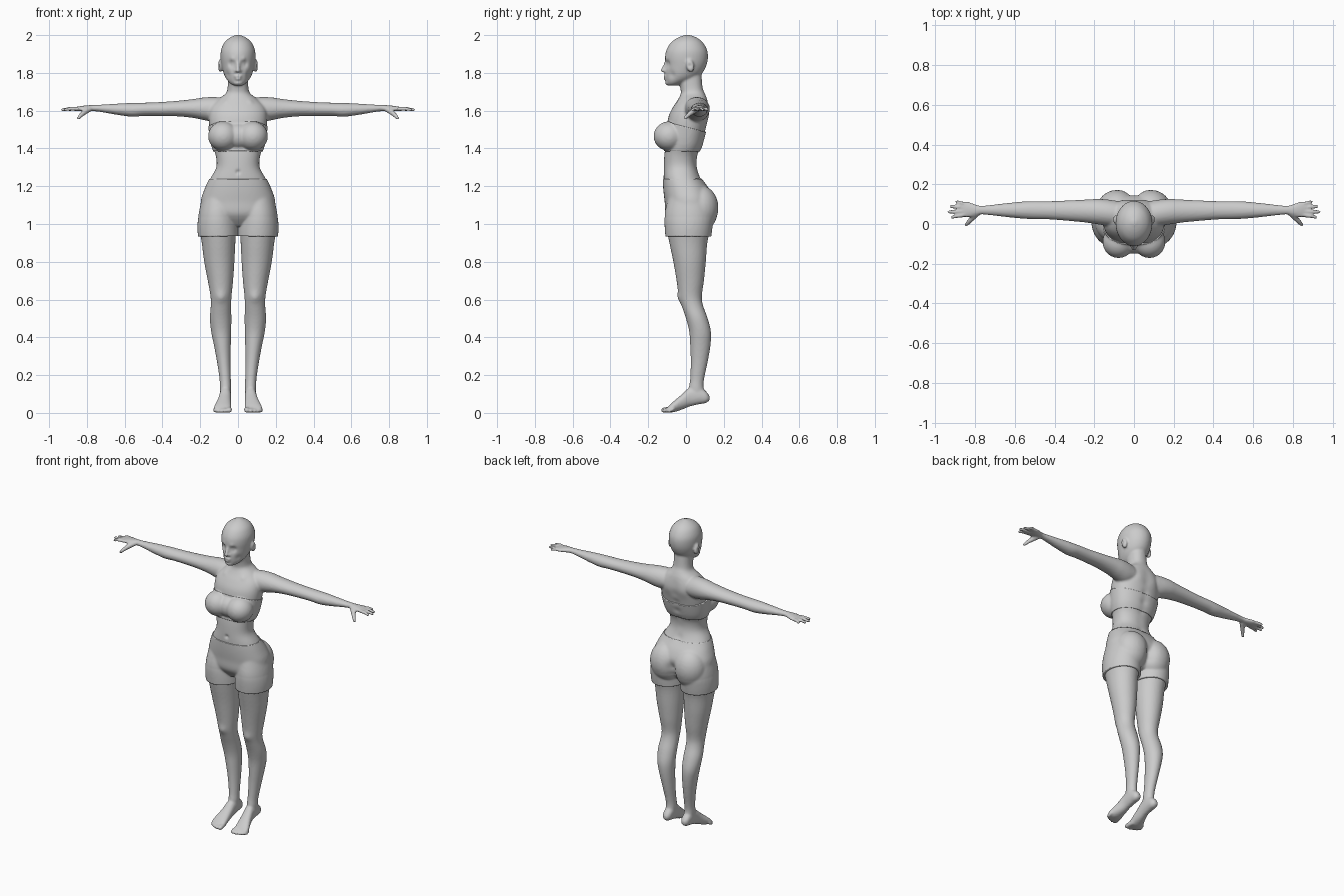
import bpy, bmesh, math
from mathutils import Vector, Matrix

bm = bmesh.new()


def spline(rows, k=4):
    """Catmull-Rom interpolation between section rows."""
    out = []
    for i in range(len(rows) - 1):
        p0, p1, p2 = rows[max(i - 1, 0)], rows[i], rows[i + 1]
        p3 = rows[min(i + 2, len(rows) - 1)]
        for j in range(k):
            t = j / k
            out.append([0.5 * (2 * b + (c - a) * t + (2 * a - 5 * b + 4 * c - d) * t * t
                               + (3 * b - a - 3 * c + d) * t ** 3)
                        for a, b, c, d in zip(p0, p1, p2, p3)])
    return out + [list(rows[-1])]


def loft(rows, axis, sx=1, e=1.0, n=32):
    """Row: position on axis, centre and radius across, min and max of the other direction."""
    rings = []
    for t, ac, ar, b0, b1 in spline(rows):
        ring = []
        for i in range(n):
            c, s = math.cos(math.tau * i / n), math.sin(math.tau * i / n)
            a = ac + ar * math.copysign(abs(c) ** e, c)
            b = (b0 + b1) / 2 + (b1 - b0) / 2 * math.copysign(abs(s) ** e, s)
            x, y, z = {'z': (a, b, t), 'x': (t, a, b), 'y': (a, t, b)}[axis]
            ring.append(bm.verts.new((x * sx, y, z)))
        rings.append(ring)
    faces = [bm.faces.new(rings[0]), bm.faces.new(rings[-1][::-1])]
    for p, q in zip(rings, rings[1:]):
        for i in range(n):
            j = (i + 1) % n
            faces.append(bm.faces.new((p[i], q[i], q[j], p[j])))
    bmesh.ops.recalc_face_normals(bm, faces=faces)


def ball(c, r, sx=1, tilt=0.0):
    m = (Matrix.Translation((c[0] * sx, c[1], c[2])) @ Matrix.Rotation(tilt, 4, 'X')
         @ Matrix.Diagonal((*r, 1)))
    bmesh.ops.create_uvsphere(bm, u_segments=24, v_segments=16, radius=1, matrix=m)


def digit(points, r0, r1, sx=1):
    """Chain of tapered segments with round joints."""
    pts = [Vector((p[0] * sx, p[1], p[2])) for p in points]
    rad = [r0 + (r1 - r0) * i / (len(pts) - 1) for i in range(len(pts))]
    for p, r in zip(pts, rad):
        ball(p, (r, r, r))
    for p, q, a, b in zip(pts, pts[1:], rad, rad[1:]):
        d = q - p
        m = Matrix.Translation((p + q) / 2) @ d.to_track_quat('Z', 'Y').to_matrix().to_4x4()
        bmesh.ops.create_cone(bm, cap_ends=True, segments=16, radius1=a, radius2=b,
                              depth=d.length, matrix=m)


# trunk and neck
loft([(0.995, 0, .08, -.05, .08), (1.05, 0, .18, -.10, .125), (1.12, 0, .192, -.108, .14),
      (1.18, 0, .174, -.115, .12), (1.24, 0, .147, -.118, .08), (1.30, 0, .115, -.118, .058),
      (1.36, 0, .117, -.115, .06), (1.42, 0, .137, -.108, .085), (1.50, 0, .15, -.103, .105),
      (1.57, 0, .155, -.092, .118), (1.62, 0, .145, -.068, .12), (1.66, 0, .105, -.042, .112),
      (1.69, 0, .066, -.028, .10), (1.72, 0, .055, -.03, .088), (1.79, 0, .053, -.045, .082)],
     'z', e=.88, n=48)
# head
loft([(1.733, 0, .022, -.095, -.045), (1.745, 0, .042, -.104, -.01), (1.77, 0, .063, -.109, .05),
      (1.80, 0, .077, -.110, .087), (1.84, 0, .087, -.108, .108), (1.88, 0, .092, -.111, .116),
      (1.92, 0, .09, -.104, .112), (1.96, 0, .073, -.08, .09), (1.985, 0, .046, -.046, .06),
      (1.998, 0, .018, -.012, .028), (2.002, 0, .004, .004, .012)], 'z', n=48)
# nose, lips and chin
digit([(0, -.106, 1.858), (0, -.115, 1.832), (0, -.125, 1.812)], .008, .0105)
ball((0, -.109, 1.783), (.022, .011, .006))
ball((0, -.107, 1.770), (.019, .012, .007))
ball((0, -.093, 1.748), (.026, .017, .015))
# bridge of the bust
ball((0, -.085, 1.465), (.075, .06, .062))

for s in (1, -1):
    ball((.078, -.09, 1.465), (.075, .076, .072), s)          # bust
    ball((.085, .075, 1.085), (.098, .092, .115), s)          # buttock
    ball((.093, .022, 1.838), (.013, .021, .035), s, .2)      # ear
    ball((.012, -.112, 1.810), (.008, .011, .007), s)         # nostril
    # arm and palm
    loft([(.05, .045, .06, 1.55, 1.665), (.12, .055, .066, 1.54, 1.672),
          (.18, .062, .064, 1.55, 1.670), (.24, .065, .058, 1.562, 1.661),
          (.32, .067, .052, 1.57, 1.652), (.42, .069, .046, 1.572, 1.645),
          (.50, .07, .045, 1.572, 1.642), (.56, .07, .043, 1.568, 1.641),
          (.64, .07, .035, 1.578, 1.637), (.72, .07, .026, 1.592, 1.632),
          (.77, .07, .022, 1.598, 1.63), (.80, .07, .029, 1.598, 1.628),
          (.835, .073, .040, 1.597, 1.624), (.862, .074, .038, 1.598, 1.619)], 'x', s)
    # fingers and thumb
    for y0, y1, tip in ((.045, .034, .920), (.064, .061, .934), (.084, .088, .924), (.102, .112, .895)):
        digit([(.855, y0, 1.609), ((.855 + tip) / 2, (y0 + y1) / 2, 1.61), (tip - .004, y1, 1.605)],
              .0105, .0088, s)
    digit([(.79, .055, 1.608), (.818, .025, 1.588), (.835, .006, 1.572), (.845, -.004, 1.56)],
          .016, .009, s)
    # leg
    loft([(1.14, .10, .085, -.09, .125), (1.05, .108, .096, -.108, .14), (.98, .107, .098, -.103, .13),
          (.90, .103, .089, -.088, .113), (.80, .099, .080, -.067, .105), (.70, .093, .067, -.05, .095),
          (.62, .09, .056, -.038, .084), (.57, .09, .054, -.024, .09), (.50, .092, .057, .0, .115),
          (.43, .089, .053, .017, .132), (.36, .083, .045, .022, .13), (.27, .075, .036, .025, .115),
          (.18, .068, .030, .022, .096), (.13, .066, .030, .015, .094), (.085, .066, .028, .015, .112)],
         'z', s)
    # foot with raised heel
    loft([(.124, .066, .012, .066, .09), (.105, .066, .026, .052, .115), (.065, .066, .03, .045, .14),
          (.02, .067, .031, .034, .135), (-.02, .072, .036, .018, .10), (-.06, .079, .044, .005, .066),
          (-.085, .082, .047, .002, .044), (-.102, .081, .042, .002, .026)], 'y', s, e=.9)
    for x, tip, r in ((.046, -.118, .014), (.069, -.120, .0105), (.088, -.113, .010),
                      (.106, -.103, .0095), (.121, -.09, .009)):
        digit([(.08 + (x - .08) * .8, -.07, .02), (x, tip + .022, .019), (x, tip, r)], r * 1.05, r, s)

# fuse everything into one skin
src = bpy.data.meshes.new("body")
bm.to_mesh(src)
bm.free()
body = bpy.data.objects.new("body", src)
bpy.context.collection.objects.link(body)
rem = body.modifiers.new("fuse", 'REMESH')
rem.mode, rem.voxel_size = 'VOXEL', .0068
smo = body.modifiers.new("soften", 'SMOOTH')
smo.factor, smo.iterations = .5, 3
skin = bpy.data.meshes.new_from_object(body.evaluated_get(bpy.context.evaluated_depsgraph_get()))
body.modifiers.clear()
body.data = skin

# sculpted details: centre, radius, push direction
dents = [((.034, -.098, 1.848), .022, (0, .013, 0)), ((.034, -.092, 1.847), .012, (0, -.006, 0)),
         ((.03, -.105, 1.872), .016, (0, -.004, 0)), ((.055, -.075, 1.79), .025, (-.004, .004, 0)),
         ((0, -.12, 1.275), .013, (0, .010, 0)), ((.09, -.037, .61), .035, (0, -.008, 0)),
         ((.105, .02, 1.838), .012, (-.006, 0, 0)), ((.07, -.05, 1.655), .02, (0, -.006, .003)),
         ((.06, .12, 1.58), .05, (0, .006, 0)), ((0, -.118, 1.776), .007, (0, .005, 0)),
         ((0, .15, 1.08), .035, (0, -.018, 0)), ((0, .145, 1.03), .03, (0, -.018, 0))]
dents += [((0, .09, 1.26 + .06 * i), .03, (0, -.008, 0)) for i in range(7)]
for c, r, d in dents:
    for s in ((1, -1) if c[0] else (1,)):
        cc, dd = Vector((c[0] * s, c[1], c[2])), Vector((d[0] * s, d[1], d[2]))
        for v in skin.vertices:
            if abs(v.co.z - cc.z) < 2 * r:
                q = (v.co - cc).length_squared / (r * r)
                if q < 4:
                    v.co += dd * math.exp(-1.5 * q)
skin.shade_smooth()


def garment(name, cuts, offset):
    """Cut a band out of the skin, lift it off the body and turn its rim inwards."""
    g = bmesh.new()
    g.from_mesh(skin)
    for co, no in cuts:
        bmesh.ops.bisect_plane(g, geom=g.verts[:] + g.edges[:] + g.faces[:], plane_co=co,
                               plane_no=no, clear_outer=True)
    for _ in range(4):
        inner = [v for v in g.verts if not v.is_boundary]
        bmesh.ops.smooth_vert(g, verts=inner, factor=.5, use_axis_x=True, use_axis_y=True, use_axis_z=True)
    g.normal_update()
    moves = [(v, v.normal * offset(v.co.z)) for v in g.verts]
    rim = [e for e in g.edges if e.is_boundary]
    bmesh.ops.extrude_edge_only(g, edges=rim)
    for v, m in moves:
        v.co += m
    me = bpy.data.meshes.new(name)
    bmesh.ops.recalc_face_normals(g, faces=g.faces[:])
    g.to_mesh(me)
    g.free()
    me.shade_smooth()
    ob = bpy.data.objects.new(name, me)
    bpy.context.collection.objects.link(ob)


# clothing
garment("bandeau_top", [((0, -.12, 1.545), (0, .26, 1)), ((0, 0, 1.387), (0, 0, -1))], lambda z: .006)
garment("shorts", [((0, 0, 1.237), (0, 0, 1)), ((0, 0, .937), (0, 0, -1))],
        lambda z: .005 + .009 * max(0, 1 - (z - .937) / .1))
